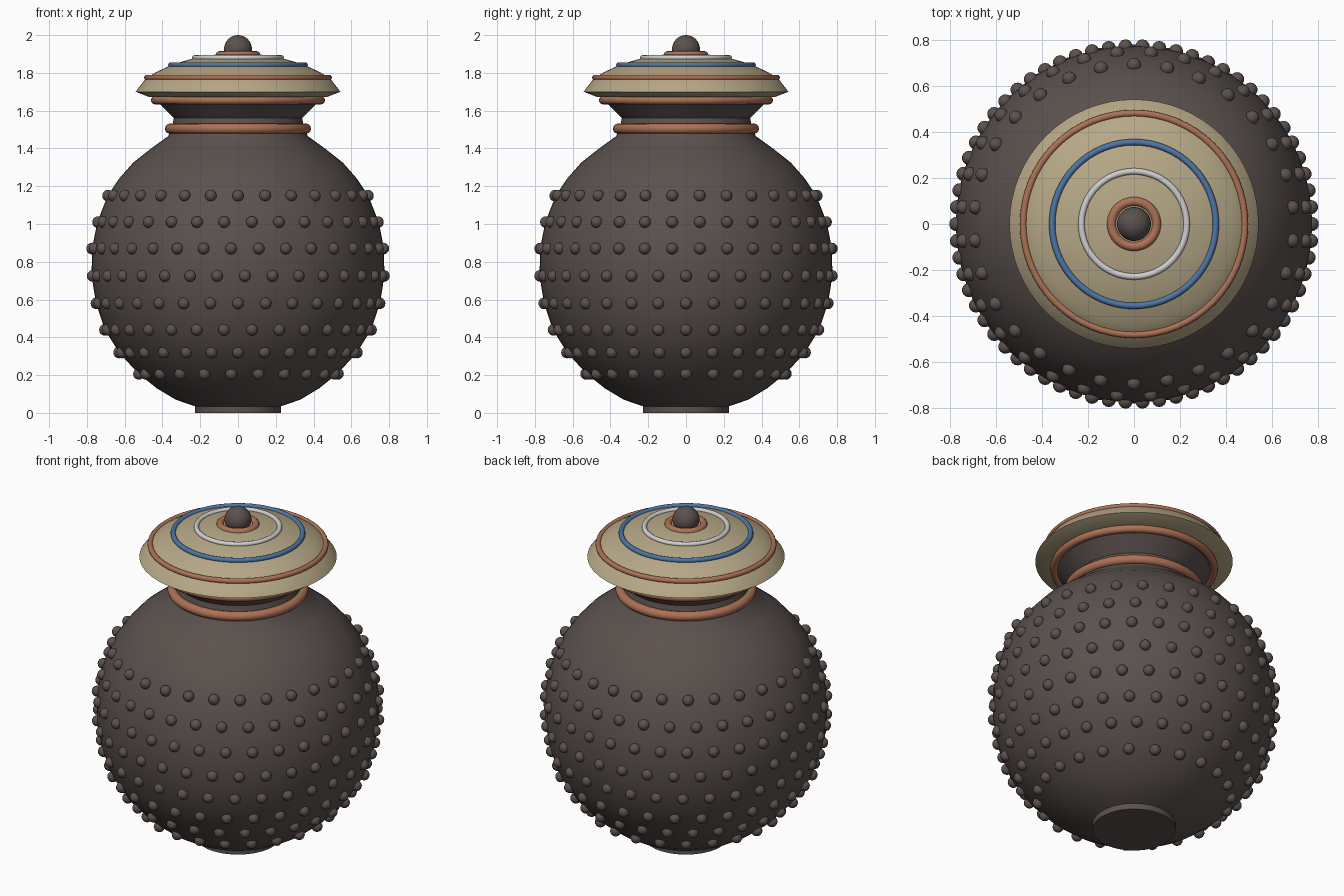
import bpy, bmesh, math
from mathutils import Matrix

cube = bpy.data.objects.get("Cube")
if cube:
    bpy.data.objects.remove(cube, do_unlink=True)


def material(name, rgb):
    mat = bpy.data.materials.new(name)
    mat.use_nodes = True
    mat.diffuse_color = (*rgb, 1)
    mat.node_tree.nodes["Principled BSDF"].inputs["Base Color"].default_value = (*rgb, 1)
    return mat


BROWN = material("dark brown clay", (0.105, 0.083, 0.076))
TAN = material("tan glaze", (0.47, 0.39, 0.24))
COPPER = material("copper", (0.42, 0.165, 0.09))
BLUE = material("blue glaze", (0.075, 0.18, 0.38))
WHITE = material("pale grey glaze", (0.62, 0.62, 0.62))


def finish(name, bm, mat, angle=35):
    bmesh.ops.recalc_face_normals(bm, faces=bm.faces)
    mesh = bpy.data.meshes.new(name)
    bm.to_mesh(mesh)
    bm.free()
    obj = bpy.data.objects.new(name, mesh)
    bpy.context.collection.objects.link(obj)
    mesh.materials.append(mat)
    bpy.ops.object.select_all(action="DESELECT")
    obj.select_set(True)
    bpy.context.view_layer.objects.active = obj
    bpy.ops.object.shade_smooth_by_angle(angle=math.radians(angle))
    return obj


def lathe(name, profile, mat, closed=False, steps=64):
    """Spin a radius/height profile around the vertical axis."""
    bm = bmesh.new()
    verts = [bm.verts.new((r, 0, z)) for r, z in profile]
    pairs = list(zip(verts, verts[1:])) + ([(verts[-1], verts[0])] if closed else [])
    edges = [bm.edges.new(p) for p in pairs]
    bmesh.ops.spin(bm, geom=verts + edges, axis=(0, 0, 1), cent=(0, 0, 0),
                   angle=math.tau, steps=steps, use_duplicate=False)
    bmesh.ops.remove_doubles(bm, verts=bm.verts, dist=0.0005)
    return finish(name, bm, mat)


def ring(name, outer, z, tube, mat):
    circle = [(outer - tube + tube * math.cos(k * math.tau / 12),
               z + tube * math.sin(k * math.tau / 12)) for k in range(12)]
    return lathe(name, circle, mat, closed=True)


# Round body with foot, narrow neck and flared mouth
body = [(0, 0), (0.228, 0), (0.228, 0.035), (0.33, 0.07), (0.43, 0.13), (0.53, 0.21),
        (0.63, 0.32), (0.705, 0.44), (0.752, 0.58), (0.775, 0.725), (0.773, 0.87),
        (0.745, 1.01), (0.69, 1.15), (0.63, 1.24), (0.555, 1.325), (0.46, 1.4),
        (0.37, 1.465), (0.35, 1.51), (0.34, 1.56), (0.37, 1.59), (0.42, 1.64),
        (0.42, 1.68), (0, 1.68)]
lathe("body", body, BROWN)

# Domed lid
lid = [(0, 1.672), (0.47, 1.672), (0.542, 1.7), (0.487, 1.772), (0.43, 1.806),
       (0.36, 1.838), (0.3, 1.859), (0.23, 1.878), (0.12, 1.897), (0, 1.905)]
lathe("lid", lid, TAN)

# Decorative rings
ring("neck_ring", 0.387, 1.505, 0.027, COPPER)
ring("mouth_ring", 0.461, 1.655, 0.022, COPPER)
ring("lid_outer_ring", 0.497, 1.775, 0.015, COPPER)
ring("lid_blue_ring", 0.37, 1.842, 0.014, BLUE)
ring("lid_pale_ring", 0.243, 1.88, 0.014, WHITE)
ring("lid_inner_ring", 0.118, 1.895, 0.02, COPPER)

# Round knob
bm = bmesh.new()
bmesh.ops.create_uvsphere(bm, u_segments=32, v_segments=16, radius=0.074,
                          matrix=Matrix.Translation((0, 0, 1.926)))
finish("knob", bm, BROWN)

# Rows of studs: radius, height, count, shift from the front in steps
rows = [(0.53, 0.207, 23, -0.25), (0.63, 0.32, 28, 0), (0.705, 0.44, 30, 0.5),
        (0.75, 0.58, 32, 0), (0.773, 0.725, 33, 0.25), (0.773, 0.87, 33, -0.25),
        (0.745, 1.01, 32, 0.5), (0.692, 1.15, 30, 0)]
bm = bmesh.new()
for radius, z, count, shift in rows:
    for k in range(count):
        a = (k + shift) * math.tau / count
        place = Matrix.Translation((radius * math.sin(a), -radius * math.cos(a), z))
        bmesh.ops.create_uvsphere(bm, u_segments=14, v_segments=10, radius=0.031, matrix=place)
finish("studs", bm, BROWN, 60)
